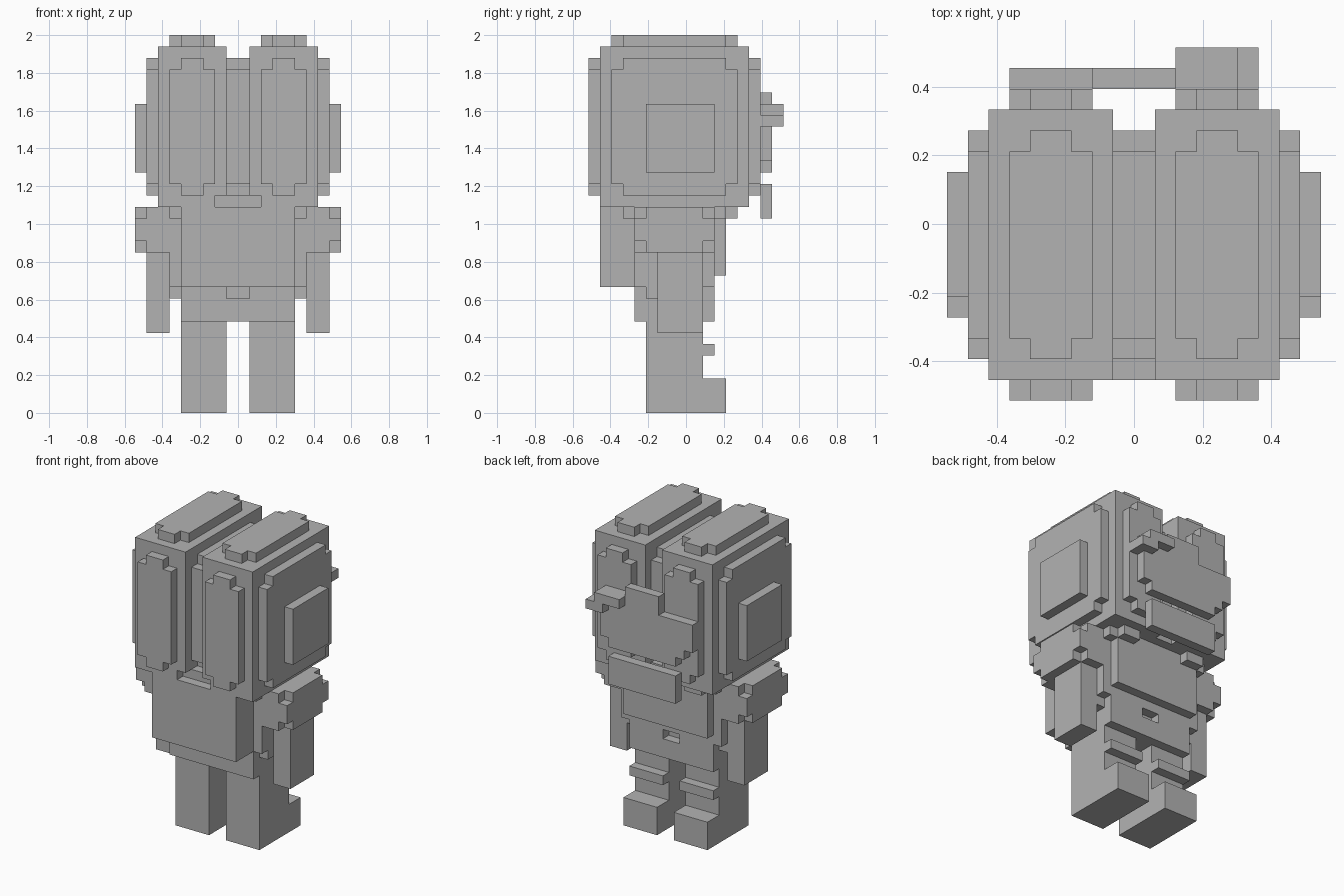
import bpy, bmesh, math

if "Cube" in bpy.data.objects:
    bpy.data.objects.remove(bpy.data.objects["Cube"])

U = 2 / 33  # one block

grey = bpy.data.materials.new("plain grey")
grey.diffuse_color = (0.45, 0.45, 0.45, 1)
grey.use_nodes = True
grey.node_tree.nodes["Principled BSDF"].inputs["Base Color"].default_value = grey.diffuse_color


def part(name, boxes, carve=(), mirror=False):
    """Union of block-grid boxes (x0,x1,y0,y1,z0,z1), minus carved ones, outer skin only."""
    def fill(bs):
        cells = set()
        for x0, x1, y0, y1, z0, z1 in bs:
            cells |= {(x, y, z) for x in range(x0, x1)
                      for y in range(y0, y1) for z in range(z0, z1)}
        return cells
    cells = fill(boxes) - fill(carve)
    if mirror:
        cells |= {(-1 - x, y, z) for x, y, z in cells}
    bm = bmesh.new()
    verts = {}

    def vert(p):
        if p not in verts:
            verts[p] = bm.verts.new((p[0] * U, (p[1] - 8.5) * U, p[2] * U))
        return verts[p]

    for c in cells:
        for axis in range(3):
            for side in (0, 1):
                n = list(c)
                n[axis] += 2 * side - 1
                if tuple(n) in cells:
                    continue
                a, b = (axis + 1) % 3, (axis + 2) % 3
                ring = []
                for da, db in ((0, 0), (1, 0), (1, 1), (0, 1)):
                    p = list(c)
                    p[axis] += side
                    p[a] += da
                    p[b] += db
                    ring.append(vert(tuple(p)))
                bm.faces.new(ring if side else ring[::-1])
    bmesh.ops.dissolve_limit(bm, angle_limit=math.radians(1),
                             verts=bm.verts[:], edges=bm.edges[:])
    me = bpy.data.meshes.new(name)
    bm.to_mesh(me)
    bm.free()
    me.materials.append(grey)
    ob = bpy.data.objects.new(name, me)
    bpy.context.collection.objects.link(ob)
    return ob


# two-lobed head: each lobe is a block with a notched plate on all six sides
lobe = [
    (1, 7, 1, 14, 18, 32),
    (0, 8, 3, 12, 19, 31), (0, 8, 2, 13, 20, 30),   # side plates
    (3, 5, 0, 15, 19, 31), (2, 6, 0, 15, 20, 30),   # front and back plates
    (2, 6, 3, 12, 17, 33), (3, 5, 2, 13, 17, 33),   # top and bottom plates
    (0, 1, 2, 13, 18, 19),                          # neck bridge
]
part("head", lobe, carve=[(0, 2, 1, 2, 18, 19)], mirror=True)
part("ear_pads", [(8, 9, 5, 11, 21, 27)], mirror=True)

# body with chest block, back panel, side panels and belt notches
part("torso", [
    (0, 5, 4, 11, 8, 18),
    (0, 5, 1, 4, 11, 18),
    (0, 5, 11, 12, 12, 18),
    (5, 6, 4, 11, 11, 17),
    (5, 6, 5, 10, 10, 11),
], carve=[(0, 1, 4, 5, 10, 11), (0, 1, 10, 11, 10, 11)], mirror=True)

# arms: notched shoulder and straight forearm
part("arms", [
    (6, 8, 4, 11, 14, 18),
    (8, 9, 5, 10, 14, 18), (8, 9, 4, 11, 15, 17),
    (6, 8, 6, 10, 7, 14),
], mirror=True)

# legs with heel block and calf ridge
part("legs", [
    (1, 5, 5, 10, 0, 8),
    (1, 5, 10, 12, 0, 3),
    (1, 5, 10, 11, 5, 6),
], mirror=True)

# plates on the back of the head
part("back_strap", [(-4, 4, 15, 16, 17, 20)])
part("back_ornament", [
    (-4, 4, 15, 16, 21, 22),
    (-5, 5, 15, 16, 22, 23),
    (-6, 5, 15, 16, 23, 26),
    (-2, 2, 15, 16, 26, 28),
    (2, 5, 15, 17, 26, 27),
    (4, 6, 15, 17, 25, 26),
])
